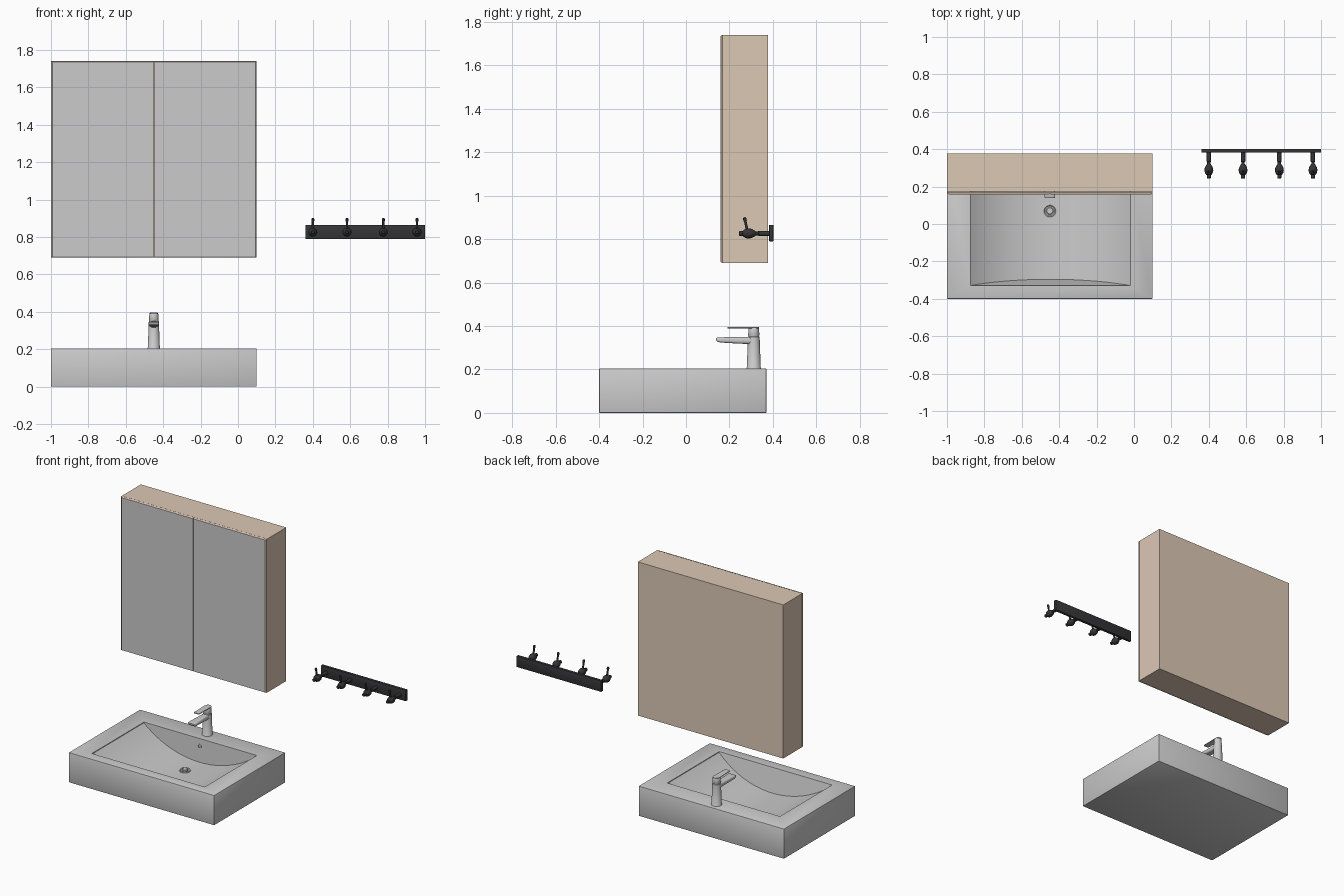
import bpy, bmesh, math
from mathutils import Matrix, Vector

if "Cube" in bpy.data.objects:
    bpy.data.objects.remove(bpy.data.objects["Cube"])


def material(name, rgb):
    m = bpy.data.materials.new(name)
    m.diffuse_color = (*rgb, 1)
    m.use_nodes = True
    m.node_tree.nodes["Principled BSDF"].inputs["Base Color"].default_value = m.diffuse_color
    return m


WOOD = material("light_wood", (0.72, 0.58, 0.46))
BLACK = material("black_metal", (0.035, 0.035, 0.038))


def finish(name, bm, mat=None, angle=35):
    bmesh.ops.recalc_face_normals(bm, faces=bm.faces)
    me = bpy.data.meshes.new(name)
    bm.to_mesh(me)
    bm.free()
    ob = bpy.data.objects.new(name, me)
    bpy.context.collection.objects.link(ob)
    if mat:
        me.materials.append(mat)
    smooth(ob, angle)
    return ob


def smooth(ob, angle=35):
    for p in ob.data.polygons:
        p.use_smooth = True
    ob.data.set_sharp_from_angle(angle=math.radians(angle))


def box(name, x, y, z, mat=None, bevel=0):
    bm = bmesh.new()
    bmesh.ops.create_cube(bm, size=1)
    for v in bm.verts:
        v.co = Vector([(a + b) / 2 + c * (b - a) for (a, b), c in zip((x, y, z), v.co)])
    if bevel:
        bmesh.ops.bevel(bm, geom=bm.edges[:], offset=bevel, segments=2, profile=0.5, affect='EDGES')
    return finish(name, bm, mat)


def loft(name, rings, mat=None, angle=35):
    bm = bmesh.new()
    loops = [[bm.verts.new(p) for p in r] for r in rings]
    n = len(loops[0])
    for a, b in zip(loops, loops[1:]):
        for i in range(n):
            j = (i + 1) % n
            bm.faces.new((a[i], a[j], b[j], b[i]))
    bm.faces.new(loops[0])
    bm.faces.new(loops[-1])
    return finish(name, bm, mat, angle)


def lathe(name, profile, matrix, mat=None, n=24):
    # profile: (radius, height) pairs along the local z axis
    rings = [[matrix @ Vector((r * math.cos(t * math.tau / n), r * math.sin(t * math.tau / n), h))
              for t in range(n)] for r, h in profile]
    return loft(name, rings, mat)


def rounded_section(cx, y, cz, w, h, r, k=4):
    # rounded rectangle in the xz plane
    pts = []
    for q, (sx, sz) in enumerate(((1, 1), (-1, 1), (-1, -1), (1, -1))):
        for s in range(k + 1):
            a = (q + s / k) * math.pi / 2
            pts.append((cx + sx * (w / 2 - r) + r * math.cos(a), y,
                        cz + sz * (h / 2 - r) + r * math.sin(a)))
    return pts


# Basin block with a cylindrical bowl cut out
TOP, CX = 0.205, -0.447
basin = box("basin", (-1, 0.1), (-0.4, 0.37), (0, TOP), bevel=0.004)
half, sag = 0.427, 0.152
R = (half ** 2 + sag ** 2) / (2 * sag)
rings = []
for i in range(41):
    x = half * (2 * i / 40 - 1)
    zb = TOP - 0.005 - (math.sqrt(R * R - x * x) - (R - sag))
    front = lambda z: -0.33 + 0.22 * (TOP - z)
    back = lambda z: 0.232 - 0.06 * (TOP - z)
    zt = TOP + 0.05
    rings.append([(CX + x, front(zt), zt), (CX + x, front(zb), zb),
                  (CX + x, back(zb), zb), (CX + x, back(zt), zt)])
cutter = loft("bowl_cutter", rings)
mod = basin.modifiers.new("bowl", 'BOOLEAN')
mod.operation, mod.solver, mod.object = 'DIFFERENCE', 'EXACT', cutter
bpy.context.view_layer.objects.active = basin
bpy.ops.object.modifier_apply(modifier="bowl")
bpy.data.objects.remove(cutter)
smooth(basin, 25)

# Drain and overflow
lathe("drain", [(0.036, -0.01), (0.036, 0.003), (0.031, 0.006), (0.026, 0.002), (0.02, 0.002),
                (0.02, 0.009), (0.016, 0.012)], Matrix.Translation((-0.45, 0.07, 0.049)))
TO_FRONT = Matrix.Rotation(math.pi / 2, 4, 'X')
lathe("overflow", [(0.013, -0.01), (0.013, 0.003), (0.009, 0.005), (0.008, 0.001)],
      Matrix.Translation((-0.45, 0.23, 0.155)) @ TO_FRONT)

# Tap: tapered body, spout and thin lever
FX, FY = -0.45, 0.312
lathe("tap_body", [(0.034, 0.2), (0.034, 0.207), (0.032, 0.21), (0.027, 0.35), (0.025, 0.352),
                   (0.025, 0.356), (0.026, 0.358), (0.024, 0.388), (0.022, 0.392)],
      Matrix.Translation((FX, FY, 0)), n=32)
loft("tap_spout", [rounded_section(FX, y, z, w, h, r) for y, z, w, h, r in (
    (0.32, 0.333, 0.044, 0.034, 0.012), (0.24, 0.334, 0.05, 0.03, 0.011),
    (0.16, 0.336, 0.056, 0.024, 0.009), (0.145, 0.337, 0.056, 0.02, 0.008),
    (0.139, 0.339, 0.052, 0.01, 0.004))])
loft("tap_lever", [rounded_section(FX, y, 0.392, w, 0.006, 0.0025) for y, w in (
    (0.337, 0.02), (0.328, 0.04), (0.31, 0.046), (0.25, 0.042), (0.2, 0.042), (0.192, 0.036))])

# Mirror cabinet: carcass, doors and mirror faces
box("cabinet_body", (-1, 0.1), (0.173, 0.378), (0.69, 1.74), WOOD)
for side, x0, x1 in (("left", -1, -0.4525), ("right", -0.4475, 0.1)):
    z0, z1, c = 0.69, 1.74, 0.007
    door = []
    for y, d in ((0.172, 0), (0.167, 0), (0.160, c)):
        # only the outer edge of each door is chamfered
        a = x0 + (d if side == "left" else 0)
        b = x1 - (d if side == "right" else 0)
        door.append([(a, y, z0 + d * 0.5), (b, y, z0 + d * 0.5),
                     (b, y, z1 - d * 0.5), (a, y, z1 - d * 0.5)])
    loft(side + "_door", door, WOOD)
    box(side + "_mirror", (a, b), (0.158, 0.161), (z0 + 0.004, z1 - 0.004))

# Towel rail with four hooks
box("hook_rail", (0.36, 1.0), (0.383, 0.402), (0.79, 0.865), BLACK, bevel=0.0015)
HOOK = [(0.012, -0.385), (0.012, -0.335), (0.009, -0.331), (0.009, -0.322), (0.014, -0.315),
        (0.021, -0.302), (0.024, -0.288), (0.021, -0.274), (0.014, -0.263), (0.011, -0.261),
        (0.011, -0.246), (0.008, -0.243)]
for i, x in enumerate((0.40, 0.583, 0.777, 0.957)):
    lathe(f"hook_{i + 1}", HOOK, Matrix.Translation((x, 0, 0.826)) @ TO_FRONT, BLACK, 20)
    tilt = Matrix.Translation((x, 0.284, 0.83)) @ Matrix.Rotation(math.radians(12), 4, 'X')
    lathe(f"hook_prong_{i + 1}", [(0.008, 0), (0.006, 0.03), (0.006, 0.052), (0.008, 0.057),
                                  (0.008, 0.068), (0.005, 0.072)], tilt, BLACK, 14)
